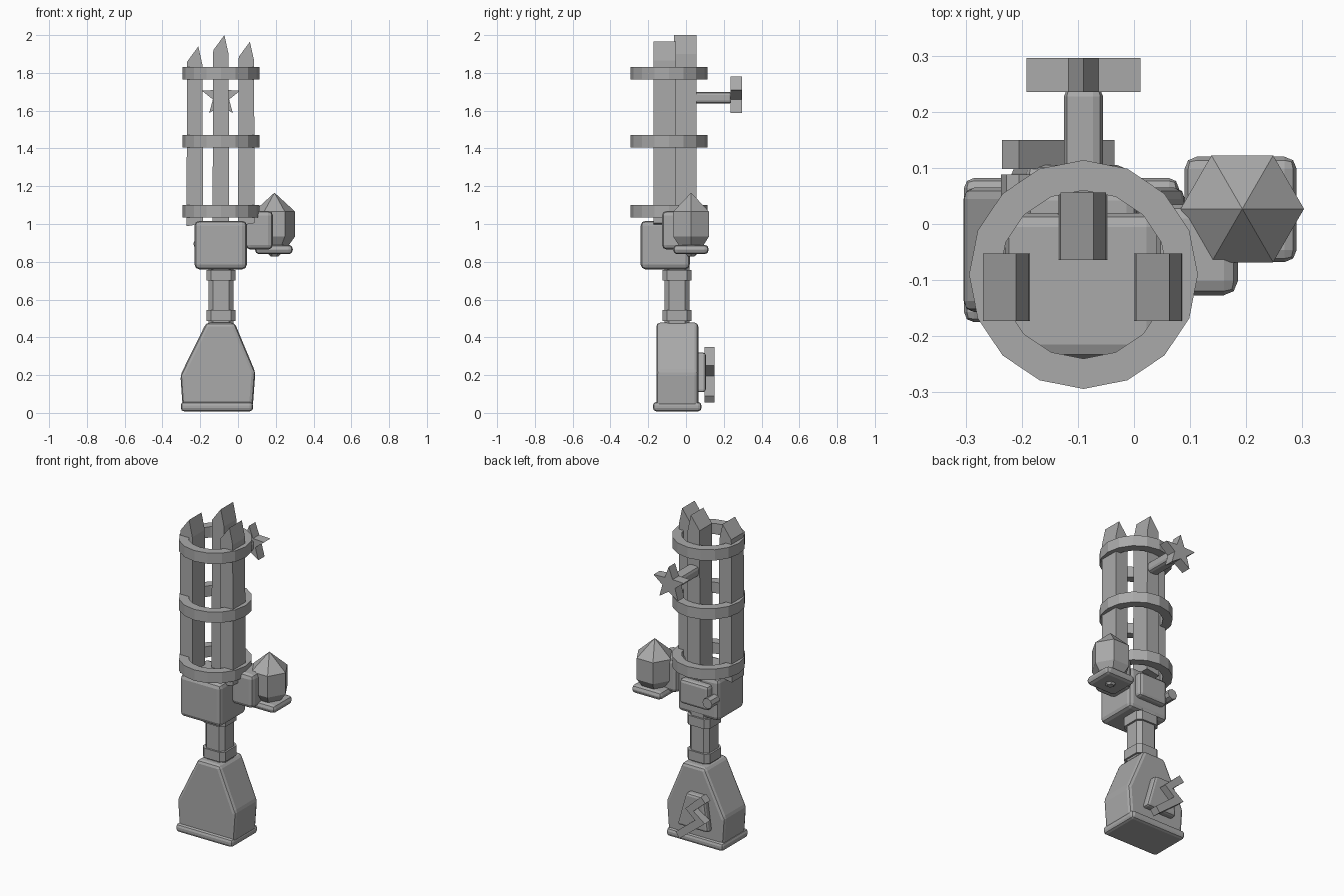
import bpy, bmesh, math
from mathutils import Vector

cube = bpy.data.objects.get("Cube")
if cube:
    bpy.data.objects.remove(cube, do_unlink=True)

GREY = (0.4, 0.4, 0.4, 1.0)
grey = bpy.data.materials.new("plain grey")
grey.use_nodes = True
grey.diffuse_color = GREY
grey.node_tree.nodes["Principled BSDF"].inputs["Base Color"].default_value = GREY


def finish(name, bm, bevel=0.0, segments=2):
    """Turn a bmesh into a named grey object with optional rounded edges."""
    bmesh.ops.recalc_face_normals(bm, faces=bm.faces[:])
    if bevel:
        bmesh.ops.bevel(bm, geom=bm.edges[:], offset=bevel, segments=segments,
                        profile=0.5, affect='EDGES', clamp_overlap=True)
    mesh = bpy.data.meshes.new(name)
    bm.to_mesh(mesh)
    bm.free()
    mesh.materials.append(grey)
    obj = bpy.data.objects.new(name, mesh)
    bpy.context.scene.collection.objects.link(obj)
    return obj


def slab(name, profile, y0, y1, bevel=0.0, segments=2):
    """Extrude an (x, z) outline from y0 to y1."""
    bm = bmesh.new()
    face = bm.faces.new([bm.verts.new((x, y0, z)) for x, z in profile])
    new = bmesh.ops.extrude_face_region(bm, geom=[face])["geom"]
    bmesh.ops.translate(bm, vec=(0, y1 - y0, 0),
                        verts=[v for v in new if isinstance(v, bmesh.types.BMVert)])
    return finish(name, bm, bevel, segments)


def box(name, xs, ys, zs, bevel=0.0, segments=2):
    (x0, x1), (z0, z1) = xs, zs
    return slab(name, [(x0, z0), (x1, z0), (x1, z1), (x0, z1)], *ys, bevel, segments)


def lathe(name, centre, profile, sides, closed=False, square=False):
    """Stack of (radius, z) rings; a closed profile makes a hoop."""
    bm = bmesh.new()
    rings = []
    for r, z in profile:
        rings.append([bm.verts.new((centre[0] + r * math.cos(math.tau * i / sides),
                                    centre[1] + r * math.sin(math.tau * i / sides), z))
                      for i in range(sides)])
    pairs = list(zip(rings, rings[1:]))
    if closed:
        pairs.append((rings[-1], rings[0]))
    else:
        bm.faces.new(rings[0])
        bm.faces.new(rings[-1])
    for a, b in pairs:
        for i in range(sides):
            j = (i + 1) % sides
            bm.faces.new((a[i], a[j], b[j], b[i]))
    return finish(name, bm)


def chamfered_post(name, half, z0, z1, cut=0.024):
    """Upright square post with cut corners, on the neck axis."""
    cx, cy, k = -0.09, -0.048, half - cut
    bm = bmesh.new()
    outline = [(half, -k), (half, k), (k, half), (-k, half),
               (-half, k), (-half, -k), (-k, -half), (k, -half)]
    face = bm.faces.new([bm.verts.new((cx + x, cy + y, z0)) for x, y in outline])
    new = bmesh.ops.extrude_face_region(bm, geom=[face])["geom"]
    bmesh.ops.translate(bm, vec=(0, 0, z1 - z0),
                        verts=[v for v in new if isinstance(v, bmesh.types.BMVert)])
    return finish(name, bm)


# Handle: tapered pommel on a rounded foot
slab("pommel", [(-0.293, 0.03), (0.078, 0.03), (0.092, 0.215), (-0.018, 0.478),
                (-0.168, 0.478), (-0.305, 0.2)], -0.157, 0.065, 0.02)
box("pommel_foot", (-0.303, 0.08), (-0.175, 0.082), (0.008, 0.058), 0.018)

# Raised badge with a zigzag bolt on the back of the pommel
slab("badge_plate", [(-0.22, 0.11), (-0.01, 0.11), (-0.07, 0.32), (-0.19, 0.32)],
     0.05, 0.105, 0.015)
slab("zigzag_bolt", [(-0.235, 0.315), (-0.205, 0.348), (-0.1, 0.25), (-0.165, 0.195),
                     (-0.035, 0.09), (-0.06, 0.055), (-0.232, 0.19), (-0.155, 0.247)],
     0.098, 0.15)

# Neck with two collars
chamfered_post("neck_shaft", 0.066, 0.46, 0.78)
chamfered_post("lower_collar", 0.077, 0.487, 0.545)
chamfered_post("upper_collar", 0.077, 0.7, 0.757)

# Body block with rear panel and knob
box("body_block", (-0.23, 0.047), (-0.24, 0.02), (0.76, 1.017), 0.025)
box("rear_panel", (-0.19, 0.005), (0.0, 0.06), (0.83, 0.98), 0.018)
slab("rear_knob", [(-0.205 + 0.032 * math.cos(math.tau * i / 8),
                    0.895 + 0.032 * math.sin(math.tau * i / 8)) for i in range(8)],
     0.01, 0.088)

# Side bracket, tray and faceted lantern
box("side_bracket", (0.04, 0.185), (-0.127, 0.035), (0.865, 1.07), 0.025)
box("lantern_tray", (0.09, 0.29), (-0.068, 0.12), (0.84, 0.89), 0.022)
lantern = (0.193, 0.027)
lathe("lantern", lantern, [(0.07, 0.88), (0.11, 0.935), (0.11, 1.065), (0.001, 1.165)], 6)
lathe("lantern_nub", lantern, [(0.02, 0.828), (0.04, 0.85)], 6)

# Cage: three hoops around three pointed bars
for name, z in (("lower_hoop", 1.035), ("middle_hoop", 1.405), ("upper_hoop", 1.765)):
    lathe(name, (-0.09, -0.09), [(0.204, z), (0.204, z + 0.066),
                                 (0.15, z + 0.066), (0.15, z)], 16, closed=True)

for name, x, y, base, peak in (("right_bar", -0.228, -0.113, 0.988, 1.94),
                               ("middle_bar", -0.09, -0.004, 1.0, 2.0),
                               ("left_bar", 0.045, -0.113, 0.99, 1.965)):
    slab(name, [(x - 0.045, base), (x + 0.043, base + 0.015), (x + 0.04, peak - 0.1),
                (x + 0.018, peak), (x - 0.041, peak - 0.08)], y - 0.06, y + 0.06)

# Star sight on a stub behind the middle bar
box("sight_stub", (-0.125, -0.055), (0.04, 0.245), (1.637, 1.7), 0.018)
star = []
for i in range(10):
    r = 0.045 if i % 2 else 0.107
    a = math.pi / 2 + math.tau * i / 10
    star.append((-0.09 + r * math.cos(a), 1.673 + r * math.sin(a)))
slab("sight_star", star, 0.235, 0.296)
